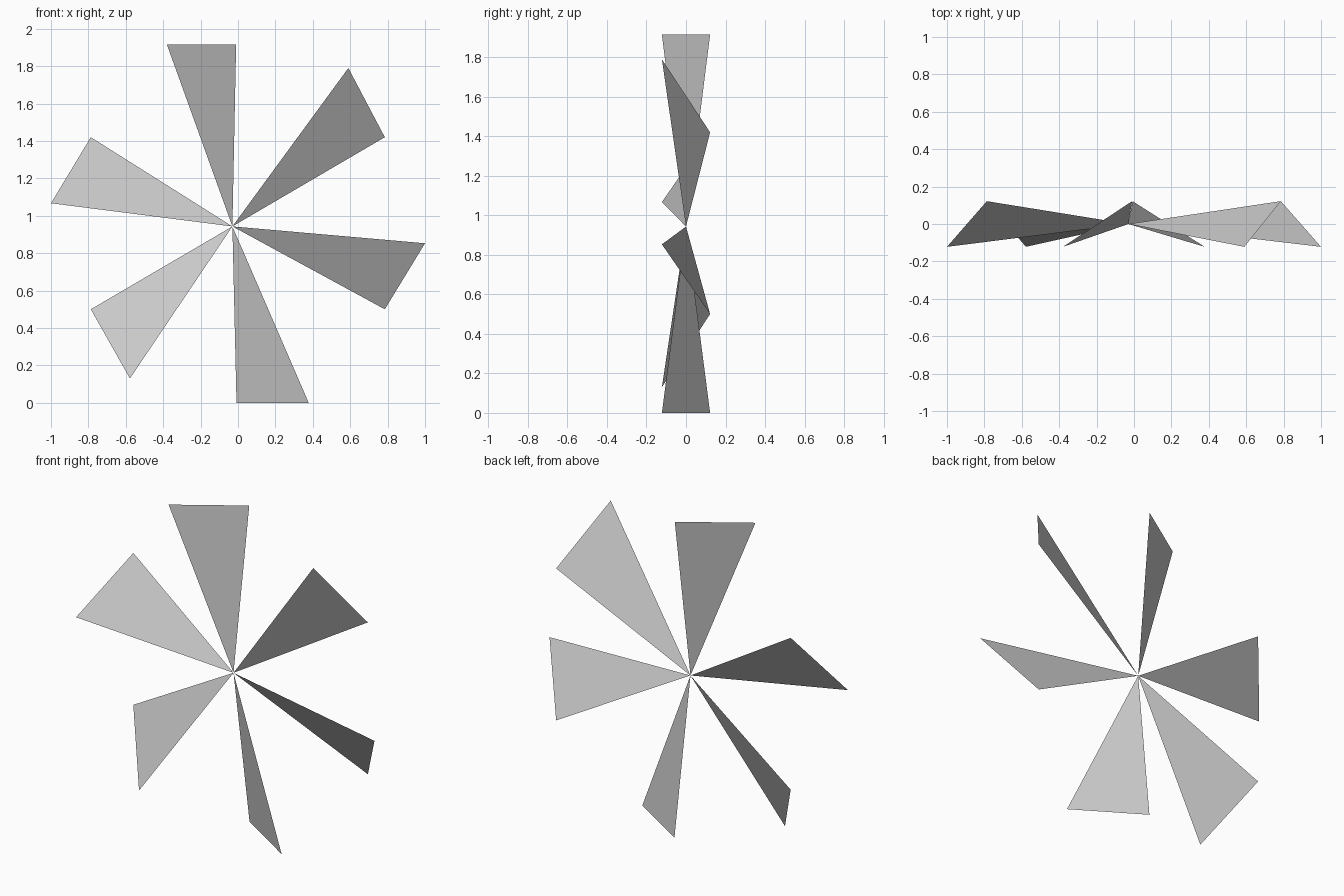
import bpy
from mathutils import Vector

cube = bpy.data.objects.get("Cube")
if cube:
    bpy.data.objects.remove(cube)

grey = bpy.data.materials.new("light_grey")
grey.use_nodes = True
colour = (0.6, 0.6, 0.6, 1)
grey.diffuse_color = colour
grey.node_tree.nodes["Principled BSDF"].inputs["Base Color"].default_value = colour

HUB = Vector((-0.03, 0, 0.943))
DEPTH = 0.122

# Each blade: (x, z) of its forward corner, then of its rear corner
BLADES = {
    "top_blade": ((-0.38, 1.915), (-0.01, 1.915)),
    "upper_left_blade": ((0.59, 1.79), (0.785, 1.42)),
    "lower_left_blade": ((1.0, 0.853), (0.785, 0.50)),
    "bottom_blade": ((0.378, 0), (-0.008, 0)),
    "lower_right_blade": ((-0.578, 0.13), (-0.787, 0.50)),
    "upper_right_blade": ((-1.0, 1.067), (-0.787, 1.42)),
}


def add_blade(name, front, back):
    """A flat, twisted triangular sheet running from the hub to its tip edge."""
    corners = [HUB, (back[0], DEPTH, back[1]), (front[0], -DEPTH, front[1])]
    mesh = bpy.data.meshes.new(name)
    mesh.from_pydata(corners, [], [(0, 1, 2)])
    mesh.materials.append(grey)
    bpy.context.collection.objects.link(bpy.data.objects.new(name, mesh))


for name, (front, back) in BLADES.items():
    add_blade(name, front, back)
